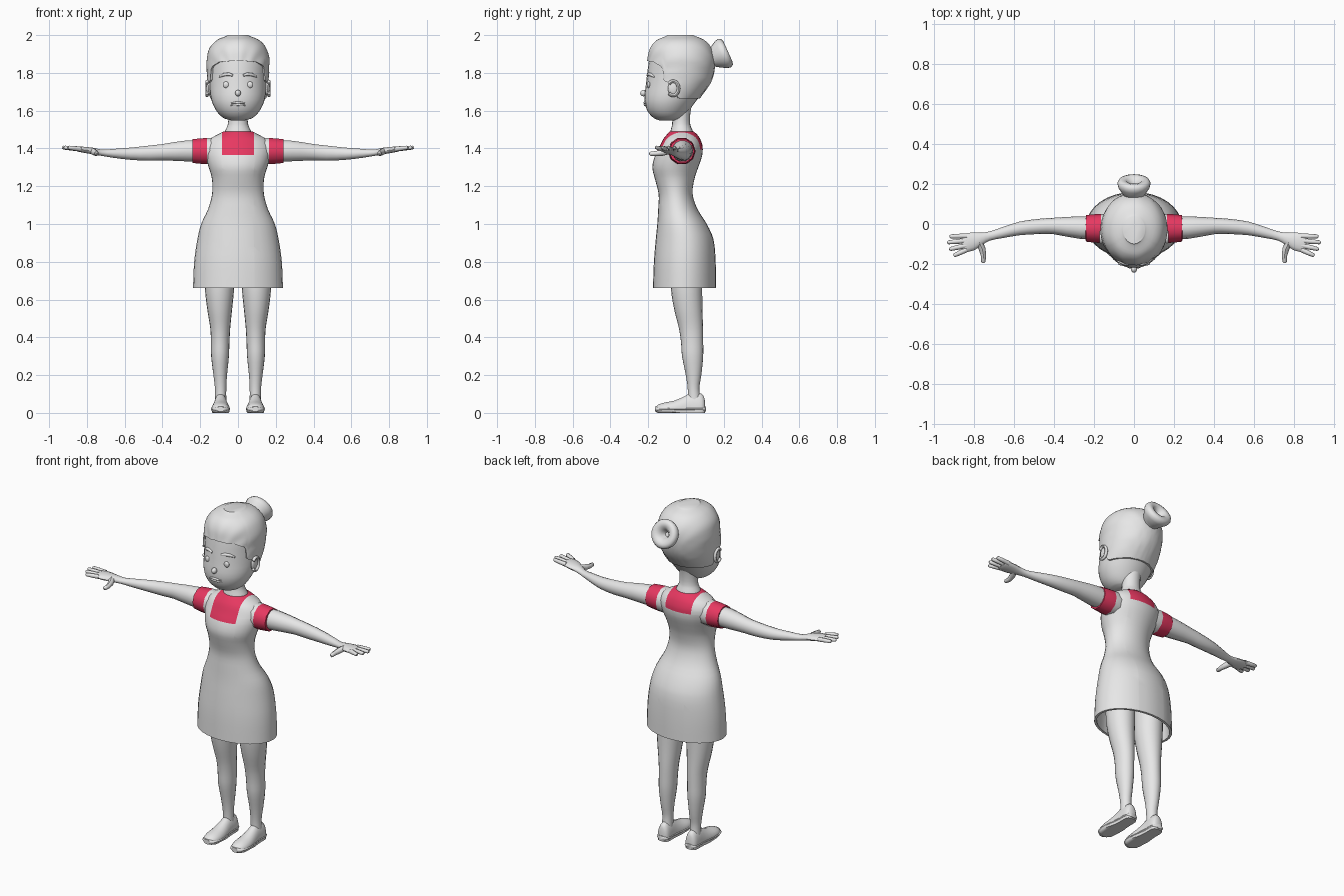
import bpy, bmesh
from math import sin, cos, pi, sqrt, atan2, radians
from mathutils import Vector as V

cube = bpy.data.objects.get("Cube")
if cube:
    bpy.data.objects.remove(cube)


def material(name, rgb):
    m = bpy.data.materials.new(name)
    m.use_nodes = True
    m.diffuse_color = (*rgb, 1)
    m.node_tree.nodes["Principled BSDF"].inputs["Base Color"].default_value = (*rgb, 1)
    return m


MATERIALS = [material("light_grey", (.8, .8, .8)), material("crimson", (.8, .04, .12))]
parts = []


def finish(name, bm, mirror=False, rule=None):
    """Turn a bmesh into an object; rule(face centre) says which faces are crimson."""
    bmesh.ops.recalc_face_normals(bm, faces=bm.faces[:])
    for f in bm.faces:
        f.material_index = int(bool(rule and rule(f.calc_center_median())))
    mesh = bpy.data.meshes.new(name)
    bm.to_mesh(mesh)
    bm.free()
    for m in MATERIALS:
        mesh.materials.append(m)
    ob = bpy.data.objects.new(name, mesh)
    bpy.context.collection.objects.link(ob)
    if mirror:
        ob.modifiers.new("mirror", 'MIRROR').use_mirror_merge = False
    parts.append(ob)


def loft(rings):
    """Skin a list of equal rings and cap both ends."""
    bm = bmesh.new()
    loops = [[bm.verts.new(p) for p in ring] for ring in rings]
    n = len(rings[0])
    for a, b in zip(loops, loops[1:]):
        for i in range(n):
            j = (i + 1) % n
            bm.faces.new((a[i], a[j], b[j], b[i]))
    bm.faces.new(loops[0])
    bm.faces.new(loops[-1])
    return bm


def oval(c, u, v, n):
    return [V(c) + V(u) * cos(2 * pi * i / n) + V(v) * sin(2 * pi * i / n) for i in range(n)]


def sample(table, key):
    """Smoothly interpolate table rows by their first value."""
    last = len(table) - 1
    i = max(0, min(last - 1, sum(r[0] <= key for r in table) - 1))

    def slope(k):
        a, b = table[max(k - 1, 0)], table[min(k + 1, last)]
        return [(q - p) / (b[0] - a[0]) for p, q in zip(a, b)]
    h = table[i + 1][0] - table[i][0]
    s = max(0, min(1, (key - table[i][0]) / h))
    w = s * s * (3 - 2 * s)
    ta, tb = s * (1 - s) ** 2 * h, s * s * (s - 1) * h
    return [p + (q - p) * w + ta * a + tb * b for p, q, a, b in
            zip(table[i], table[i + 1], slope(i), slope(i + 1))]


def fine(table, steps=3):
    keys = [a[0] + (b[0] - a[0]) * k / steps for a, b in zip(table, table[1:]) for k in range(steps)]
    return [sample(table, k) for k in keys + [table[-1][0]]]


def level(z, w, f, b, n=32, grow=0):
    """Horizontal oval from half width, front y and back y."""
    return oval((0, (f + b) / 2, z), (w + grow, 0, 0), (0, (b - f) / 2 + grow, 0), n)


def tube(name, points, radii, ref, mirror=True, n=8):
    points = [V(p) for p in points]
    rings = []
    for i, p in enumerate(points):
        t = points[min(i + 1, len(points) - 1)] - points[max(i - 1, 0)]
        u = t.cross(V(ref)).normalized()
        v = t.cross(u).normalized()
        rings.append(oval(p, u * radii[i], v * radii[i], n))
    finish(name, loft(rings), mirror)


def ball(name, c, size, mirror=False):
    bm = bmesh.new()
    bmesh.ops.create_uvsphere(bm, u_segments=16, v_segments=10, radius=1)
    for v in bm.verts:
        v.co = V(c) + V(a * b for a, b in zip(v.co, size))
    finish(name, bm, mirror)


# Dress with a folded hem and a coloured yoke: z, half width, front, back
DRESS = [(.66, .238, -.175, .16), (.8, .232, -.17, .157), (.92, .215, -.16, .145),
         (1, .195, -.152, .11), (1.08, .158, -.147, .06), (1.16, .137, -.145, .035),
         (1.24, .138, -.165, .045), (1.3, .155, -.178, .065), (1.36, .172, -.165, .085),
         (1.41, .175, -.14, .088), (1.45, .15, -.12, .075), (1.475, .105, -.1, .058),
         (1.49, .075, -.085, .04)]
lining = [level(*sample(DRESS, z), grow=-.014) for z in (.94, .8, .66)]
bm = loft(lining + [level(*r) for r in fine(DRESS)])
YOKE, FRONT, BACK = .085, 1.365, 1.395
for co, no in (((YOKE, 0, 0), (1, 0, 0)), ((-YOKE, 0, 0), (1, 0, 0)),
               ((0, 0, FRONT), (0, 0, 1)), ((0, 0, BACK), (0, 0, 1))):
    bmesh.ops.bisect_plane(bm, geom=bm.verts[:] + bm.edges[:] + bm.faces[:], plane_co=co, plane_no=no)
finish("dress", bm, rule=lambda c: abs(c.x) < YOKE and c.z > (FRONT if c.y < 0 else BACK))

# Neck
NECK = [(1.46, .08, -.09, .045), (1.49, .07, -.083, .037), (1.53, .053, -.073, .022),
        (1.6, .052, -.075, .025), (1.66, .055, -.08, .04)]
finish("neck", loft([level(*r, n=20) for r in fine(NECK)]))

# Head
HEAD = [(1.548, .035, -.14, -.04), (1.56, .075, -.17, -.02), (1.6, .115, -.205, .015),
        (1.66, .142, -.22, .06), (1.74, .152, -.212, .118), (1.8, .155, -.205, .14),
        (1.87, .157, -.195, .145), (1.93, .14, -.18, .125), (1.97, .1, -.145, .085),
        (1.99, .045, -.09, .03)]
finish("head", loft([level(*r) for r in fine(HEAD)]))

# Hair cap: the lower edge follows the hairline from the forehead round to the nape
HAIRLINE = [(0, 1.865), (.2, 1.858), (.32, 1.832), (.345, 1.765), (.39, 1.75), (.49, 1.75),
            (.53, 1.69), (.58, 1.665), (1, 1.665)]


def hair_point(i, s, n, grow):
    turn = 2 * i / n
    t = turn if turn <= 1 else 2 - turn
    a, b = [(p, q) for p, q in zip(HAIRLINE, HAIRLINE[1:]) if p[0] <= t][-1]
    low = a[1] + (b[1] - a[1]) * (t - a[0]) / (b[0] - a[0])
    z, w, f, b = sample(HEAD, low + (1.99 - low) * sin(s * pi / 2))
    x, y = sin(turn * pi), -cos(turn * pi)
    grow += .002 * sin(16 * atan2(x * w, z - 1.75)) * (1 - s)
    return V(((w + grow) * x, (f + b) / 2 + ((b - f) / 2 + grow) * y, z + .01 * s * s))


COLS, ROWS = 80, 18
rings = [[hair_point(i, 0, COLS, -.012) for i in range(COLS)]]
rings += [[hair_point(i, r / ROWS, COLS, .009) for i in range(COLS)] for r in range(ROWS + 1)]
finish("hair", loft(rings))

# Hair bun with a dimple in its outer end: distance along the axis, radius
BUN = [(-.03, .03), (0, .035), (.035, .058), (.07, .079), (.09, .083), (.105, .075),
       (.11, .06), (.105, .04), (.085, .024), (.06, .012)]
axis, up = V((0, .91, .41)), V((0, -.41, .91))
finish("hair_bun", loft([oval(V((0, .122, 1.868)) + axis * d, (r, 0, 0), up * r, 24) for d, r in BUN]))


# Face
def on_face(x, z, out=0):
    z, w, f, b = sample(HEAD, z)
    return V((x, (f + b) / 2 - (b - f) / 2 * sqrt(1 - (x / w) ** 2) - out, z))


ball("eye", on_face(.063, 1.737), (.017, .009, .017), True)
ball("nose", on_face(0, 1.693, .007), (.015, .017, .017))
tube("eyebrow", [on_face(x, z) for x, z in ((.028, 1.787), (.05, 1.793), (.075, 1.79), (.1, 1.778))],
     (.006, .009, .009, .004), (0, 1, 0))
for name, z, r in (("upper_lip", 1.643, .007), ("lower_lip", 1.632, .008)):
    tube(name, [on_face(x, z - .1 * abs(x)) for x in (-.04, -.02, 0, .02, .04)],
         (.002, r * .8, r, r * .8, .002), (0, 1, 0), False)

# Ears
ball("ear", (.155, -.068, 1.718), (.012, .028, .038), True)
arc = [radians(a) for a in range(-140, 141, 20)]
tube("ear_rim", [(.164, -.068 + .029 * cos(a), 1.718 + .038 * sin(a)) for a in arc],
     [.009] * len(arc), (1, 0, 0))

# Arms down to the palm: x, y, z, depth radius, height radius
ARM = [(.13, -.02, 1.385, .055, .058), (.27, -.018, 1.387, .056, .057), (.4, -.01, 1.38, .041, .044),
       (.47, -.012, 1.375, .038, .041), (.57, -.022, 1.372, .034, .033), (.66, -.044, 1.374, .027, .024),
       (.72, -.06, 1.377, .023, .017), (.76, -.075, 1.385, .032, .018), (.8, -.087, 1.391, .045, .017),
       (.845, -.094, 1.396, .046, .014), (.86, -.095, 1.397, .038, .009)]
finish("arm", loft([oval((x, y, z), (0, p, 0), (0, 0, q), 14) for x, y, z, p, q in fine(ARM, 2)]), True)

# Sleeves with a crimson band
SLEEVE = [(.09, .07), (.13, .073), (.165, .073), (.205, .07), (.24, .066), (.241, .056)]
finish("sleeve", loft([oval((x, -.022, 1.386), (0, r, 0), (0, 0, r), 10) for x, r in SLEEVE]),
       True, lambda c: c.x > .165)

# Fingers and thumb
for name, root, tip, reach in (("little_finger", -.06, -.062, .92), ("ring_finger", -.083, -.092, .932),
                               ("middle_finger", -.107, -.126, .922), ("index_finger", -.128, -.158, .9)):
    path = [(.835 + (reach - .835) * s, root + (tip - root) * s, 1.397 + .008 * s)
            for s in (0, .5, .93, 1)]
    tube(name, path, (.013, .012, .01, .005), (0, 0, 1))
tube("thumb", [(.775, -.085, 1.388), (.757, -.125, 1.378), (.75, -.16, 1.373), (.752, -.188, 1.372),
               (.753, -.195, 1.372)], (.017, .017, .013, .011, .005), (0, 0, 1))

# Legs: z, x, y, width radius, depth radius
LEG = [(.06, .092, .045, .03, .034), (.13, .092, .04, .03, .031), (.2, .094, .04, .036, .041),
       (.3, .095, .035, .047, .056), (.38, .094, .032, .049, .059), (.45, .094, .026, .053, .064),
       (.55, .097, .012, .066, .075), (.66, .098, .003, .077, .083), (.93, .1, 0, .08, .09)]
finish("leg", loft([oval((x, y, z), (p, 0, 0), (0, q, 0), 20) for z, x, y, p, q in fine(LEG)]), True)

# Shoes and soles: y, half width, top
SHOE = [(-.158, .018, .034), (-.145, .036, .045), (-.11, .048, .056), (-.06, .048, .066),
        (-.01, .041, .088), (.03, .037, .108), (.07, .037, .106), (.093, .031, .092), (.101, .018, .06)]


def footwear(name, extra, top=None):
    rings = [oval((.092, y * (1 + extra), .02), (w + extra * .05, 0, 0), (0, 0, (top or h) - .02), 18)
             for y, w, h in fine(SHOE, 2)]
    bm = loft(rings)
    for v in bm.verts:
        v.co.z = max(v.co.z, 0)
    finish(name, bm, True)


footwear("shoe", 0)
footwear("shoe_sole", .04, .034)

# Smooth shading that keeps hems and hairline crisp
bpy.ops.object.select_all(action='DESELECT')
for ob in parts:
    ob.select_set(True)
bpy.context.view_layer.objects.active = parts[0]
bpy.ops.object.shade_smooth_by_angle(angle=radians(45))
